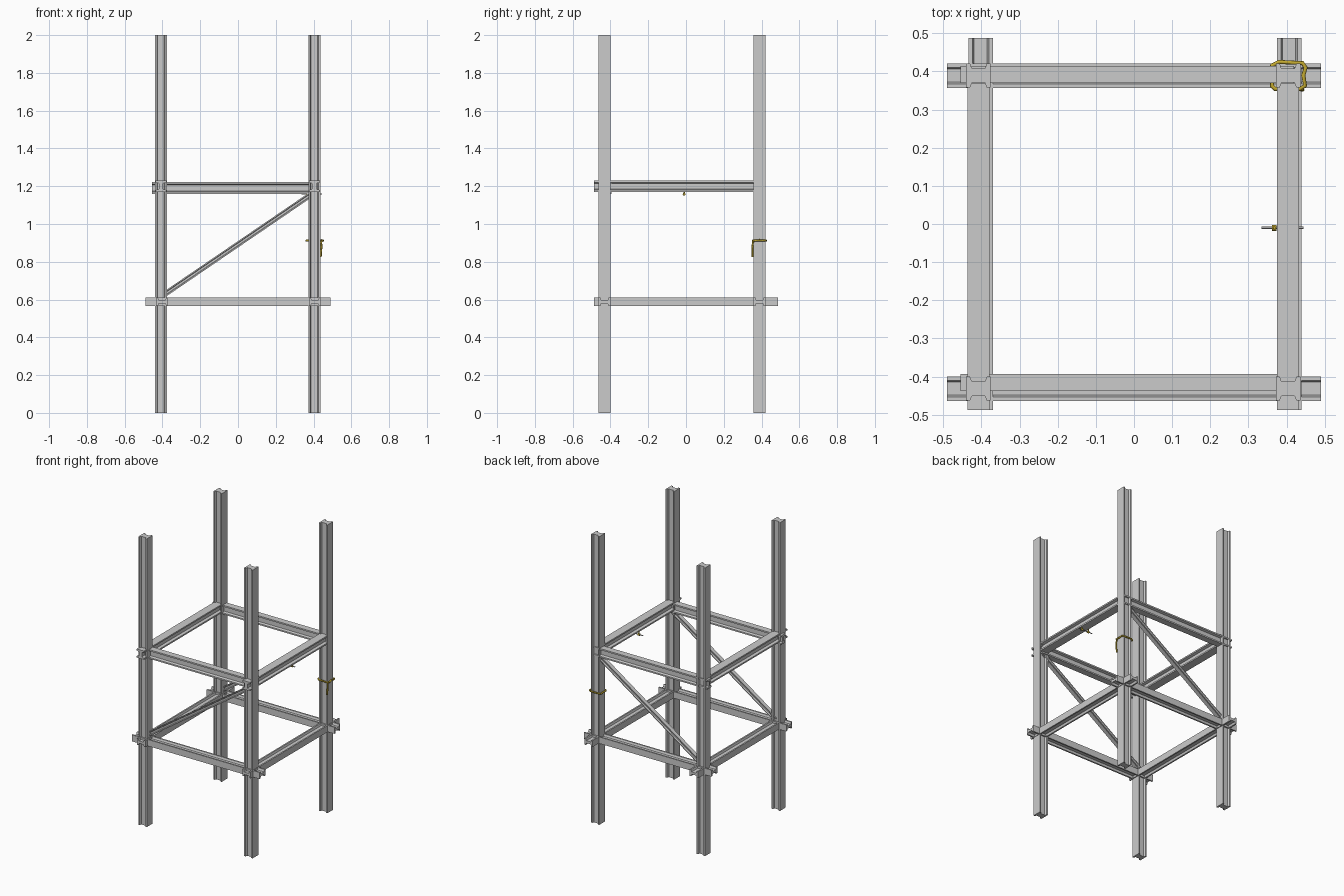
import bpy, bmesh
from mathutils import Vector

if "Cube" in bpy.data.objects:
    bpy.data.objects.remove(bpy.data.objects["Cube"])

X, Y, Z = Vector((1, 0, 0)), Vector((0, 1, 0)), Vector((0, 0, 1))


def beam(name, start, end, across, width, flange, notch, thick=0.01):
    """Rolled section: two flanges spaced along 'across', sloped grooves on the other two sides."""
    start, end = Vector(start), Vector(end)
    axis = (end - start).normalized()
    u = (across - axis * across.dot(axis)).normalized()
    v = axis.cross(u)
    w, b = width / 2, flange / 2
    half = [(w, -b), (w, b), (w - thick, b), (w - thick * 1.5, b - notch),
            (-w + thick * 1.5, b - notch), (-w + thick, b)]
    profile = half + [(-a, -c) for a, c in half]
    bm = bmesh.new()
    rings = [[bm.verts.new(p + u * a + v * c) for a, c in profile] for p in (start, end)]
    n = len(profile)
    for i in range(n):
        j = (i + 1) % n
        bm.faces.new((rings[0][i], rings[0][j], rings[1][j], rings[1][i]))
    bm.faces.new(rings[0])
    bm.faces.new(rings[1])
    bmesh.ops.recalc_face_normals(bm, faces=bm.faces)
    me = bpy.data.meshes.new(name)
    bm.to_mesh(me)
    bm.free()
    ob = bpy.data.objects.new(name, me)
    bpy.context.collection.objects.link(ob)
    return ob


def cord(name, points, radius, mat=None, cyclic=False):
    """Round cord or rod through a few points."""
    cu = bpy.data.curves.new(name, 'CURVE')
    cu.dimensions = '3D'
    cu.bevel_depth = radius
    cu.bevel_resolution = 2
    cu.use_fill_caps = True
    sp = cu.splines.new('POLY')
    sp.points.add(len(points) - 1)
    for p, co in zip(sp.points, points):
        p.co = (*co, 1)
    sp.use_cyclic_u = cyclic
    ob = bpy.data.objects.new(name, cu)
    bpy.context.collection.objects.link(ob)
    if mat:
        cu.materials.append(mat)
    return ob


yellow = bpy.data.materials.new("yellow")
yellow.diffuse_color = (0.55, 0.4, 0.03, 1)
yellow.use_nodes = True
yellow.node_tree.nodes["Principled BSDF"].inputs["Base Color"].default_value = yellow.diffuse_color

posts_x = {"left": -0.408, "right": 0.404}
posts_y = {"front": -0.432, "back": 0.389}

# Four upright posts, grooves facing front and back
for side, x in posts_x.items():
    for end, y in posts_y.items():
        beam(f"{end}_{side}_post", (x, y, 0), (x, y, 2), X, 0.064, 0.063, 0.013)

# Lower frame: beams cross and poke out at the corners, grooves up and down
for end, y in posts_y.items():
    beam(f"lower_{end}_beam", (-0.49, y, 0.588), (0.49, y, 0.588), Y, 0.064, 0.045, 0.014)
for side, x in {"left": -0.402, "right": 0.407}.items():
    beam(f"lower_{side}_beam", (x, -0.488, 0.588), (x, 0.488, 0.588), X, 0.064, 0.045, 0.014)

# Upper frame: grooves facing sideways
for end, y in {"front": -0.416, "back": 0.392}.items():
    beam(f"upper_{end}_beam", (-0.455, y, 1.191), (0.42, y, 1.191), Z, 0.063, 0.045, 0.016)
for side, x in {"left": -0.408, "right": 0.404}.items():
    beam(f"upper_{side}_beam", (x, -0.488, 1.2), (x, 0.37, 1.2), Z, 0.06, 0.058, 0.018)

# Diagonal braces on the front and back
for end, y in {"front": -0.42, "back": 0.392}.items():
    beam(f"{end}_brace", (-0.4, y, 0.62), (0.4, y, 1.165), Z, 0.028, 0.028, 0.009, 0.006)

# Yellow strap tied round the back right post, with a loose tail
z = 0.912
cord("post_strap", [(0.362, 0.362, z), (0.37, 0.354, z), (0.435, 0.354, z - .003),
                    (0.449, 0.363, z), (0.444, 0.39, z + .002), (0.45, 0.41, z),
                    (0.442, 0.422, z), (0.38, 0.425, z), (0.362, 0.416, z)], 0.0055, yellow, True)
cord("strap_tail", [(0.44, 0.355, z), (0.442, 0.352, 0.88), (0.438, 0.353, 0.825)], 0.005, yellow)

# Thin rod with two yellow grips under the upper right beam
cord("hanger_rod", [(0.335, -0.01, 1.158), (0.445, -0.01, 1.158)], 0.003)
for i, x in enumerate((0.368, 0.42)):
    cord(f"hanger_grip_{i + 1}", [(x - .006, -0.01, 1.158), (x + .006, -0.01, 1.158)], 0.008, yellow)
    cord(f"hanger_tie_{i + 1}", [(x, -0.01, 1.158), (x, -0.01, 1.182)], 0.004, yellow)
